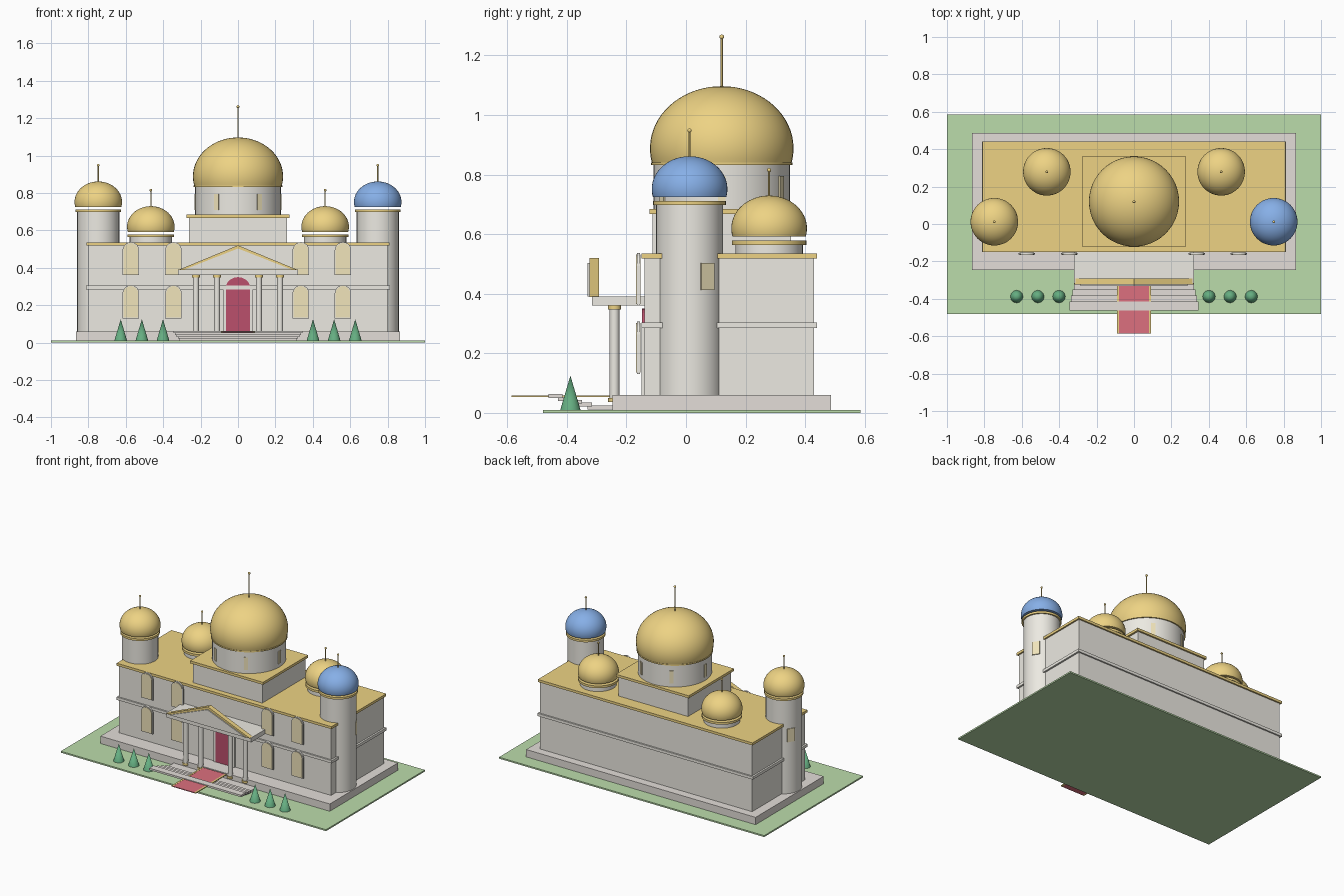
import bpy, bmesh, math

if "Cube" in bpy.data.objects:
    bpy.data.objects.remove(bpy.data.objects["Cube"])

def mat(name, r, g, b):
    m = bpy.data.materials.new(name)
    m.diffuse_color = (r, g, b, 1)
    m.use_nodes = True
    m.node_tree.nodes["Principled BSDF"].inputs["Base Color"].default_value = m.diffuse_color
    return m

WALL = mat("cream_stone", 0.84, 0.82, 0.76)
STONE = mat("plinth_stone", 0.77, 0.73, 0.69)
GOLD = mat("gold", 0.85, 0.65, 0.23)
BLUE = mat("blue", 0.24, 0.43, 0.80)
RED = mat("carpet_red", 0.72, 0.16, 0.21)
DARKRED = mat("door_red", 0.50, 0.08, 0.15)
GLASS = mat("window_yellow", 0.88, 0.78, 0.50)
GRASS = mat("grass", 0.50, 0.72, 0.41)
TREE = mat("tree_green", 0.13, 0.42, 0.22)

def finish(name, bm, material, smooth=False):
    bmesh.ops.recalc_face_normals(bm, faces=bm.faces)
    me = bpy.data.meshes.new(name)
    bm.to_mesh(me)
    bm.free()
    me.materials.append(material)
    ob = bpy.data.objects.new(name, me)
    bpy.context.collection.objects.link(ob)
    if smooth:
        bpy.ops.object.select_all(action='DESELECT')
        ob.select_set(True)
        bpy.context.view_layer.objects.active = ob
        bpy.ops.object.shade_smooth_by_angle(angle=math.radians(35))
    return ob

def box(name, x0, x1, y0, y1, z0, z1, material):
    bm = bmesh.new()
    bmesh.ops.create_cube(bm, size=1)
    for v in bm.verts:
        v.co.x = x1 if v.co.x > 0 else x0
        v.co.y = y1 if v.co.y > 0 else y0
        v.co.z = z1 if v.co.z > 0 else z0
    return finish(name, bm, material)

def lathe(name, x, y, profile, material, n=40):
    """Closed solid of revolution from (radius, z) points."""
    bm = bmesh.new()
    rings = []
    for r, z in profile:
        if r < 1e-5:
            rings.append([bm.verts.new((x, y, z))])
        else:
            rings.append([bm.verts.new((x + r * math.cos(2 * math.pi * i / n),
                                        y + r * math.sin(2 * math.pi * i / n), z)) for i in range(n)])
    for a, b in zip(rings, rings[1:]):
        for i in range(n):
            j = (i + 1) % n
            if len(a) == 1:
                bm.faces.new((a[0], b[j], b[i]))
            elif len(b) == 1:
                bm.faces.new((a[i], a[j], b[0]))
            else:
                bm.faces.new((a[i], a[j], b[j], b[i]))
    for ring in (rings[0], rings[-1]):
        if len(ring) > 1:
            bm.faces.new(ring)
    return finish(name, bm, material, True)

def cyl(name, x, y, r, z0, z1, material, n=40):
    return lathe(name, x, y, [(r, z0), (r, z1)], material, n)

def prism(name, pts, y0, y1, material):
    """Extrude an (x, z) outline along y."""
    bm = bmesh.new()
    f = bm.faces.new([bm.verts.new((x, y0, z)) for x, z in pts])
    ext = bmesh.ops.extrude_face_region(bm, geom=[f])
    bmesh.ops.translate(bm, vec=(0, y1 - y0, 0),
                        verts=[v for v in ext["geom"] if isinstance(v, bmesh.types.BMVert)])
    return finish(name, bm, material)

def arch(cx, w, z0, z1, n=14):
    r = w / 2
    return [(cx - r, z0), (cx + r, z0)] + [
        (cx + r * math.cos(math.pi * i / n), z1 - r + r * math.sin(math.pi * i / n)) for i in range(n + 1)]

def dome(name, x, y, z0, r, tip, ball, material):
    """Flattened bulb cut below its equator, with rod and ball finial."""
    rz, cut = r * 0.865, -0.25
    a0 = math.asin(cut)
    zc = z0 - rz * cut
    prof = [(r * math.cos(a0 + (math.pi / 2 - a0) * i / 20),
             zc + rz * math.sin(a0 + (math.pi / 2 - a0) * i / 20)) for i in range(20)]
    lathe(name, x, y, prof + [(0, zc + rz)], material, 48)
    cyl(name + "_rod", x, y, ball * 0.45, zc + rz - 0.01, tip, GOLD, 12)
    lathe(name + "_ball", x, y, [(ball * math.sin(math.pi * i / 8), tip - ball * math.cos(math.pi * i / 8))
                                 for i in range(9)], GOLD, 16)

def wall_window(name, cx, cy, r, deg, w, z0, z1):
    """Thin upright pane set on a round wall, facing outward."""
    ob = box(name, -0.004, 0.004, -w / 2, w / 2, z0, z1, GLASS)
    a = math.radians(deg)
    ob.location = (cx + r * math.cos(a), cy + r * math.sin(a), 0)
    ob.rotation_euler.z = a

# grounds, plinth and main hall
box("lawn", -1, 1, -0.48, 0.586, 0, 0.01, GRASS)
box("plinth", -0.865, 0.865, -0.247, 0.486, 0.01, 0.06, STONE)
box("main_hall", -0.80, 0.80, -0.14, 0.43, 0.06, 0.52, WALL)
box("string_course", -0.812, 0.812, -0.15, 0.44, 0.285, 0.304, WALL)
box("roof_cornice", -0.81, 0.81, -0.15, 0.44, 0.518, 0.535, GOLD)

# central drum and dome
CY = 0.12
box("dome_base", -0.262, 0.262, CY - 0.232, CY + 0.232, 0.535, 0.667, WALL)
box("dome_base_cornice", -0.275, 0.275, CY - 0.243, CY + 0.243, 0.667, 0.684, GOLD)
cyl("central_drum", 0, CY, 0.229, 0.684, 0.834, WALL, 48)
cyl("central_drum_ring", 0, CY, 0.237, 0.832, 0.84, GOLD, 48)
dome("central_dome", 0, CY, 0.836, 0.241, 1.262, 0.008, GOLD)
for k in range(6):
    wall_window("drum_window", 0, CY, 0.229, 60 * k, 0.026, 0.71, 0.795)

# corner towers and roof turrets
for s, colour in ((-1, GOLD), (1, BLUE)):
    x, y = s * 0.747, 0.012
    cyl("tower", x, y, 0.1125, 0.06, 0.70, WALL)
    cyl("tower_ring", x, y, 0.122, 0.698, 0.712, GOLD)
    dome("tower_dome", x, y, 0.724, 0.127, 0.948, 0.007, colour)
    wall_window("tower_window", x, y, 0.1125, 32 if s > 0 else 148, 0.05, 0.413, 0.503)
    x, y = s * 0.466, 0.279
    cyl("turret", x, y, 0.113, 0.53, 0.566, WALL)
    cyl("turret_ring", x, y, 0.125, 0.564, 0.579, GOLD)
    dome("turret_dome", x, y, 0.592, 0.127, 0.815, 0.007, GOLD)

# arched facade windows
for cx in (-0.573, -0.345, 0.336, 0.561):
    for z0 in (0.13, 0.36):
        prism("window_frame", arch(cx, 0.088, z0, z0 + 0.177), -0.164, -0.154, WALL)
        prism("window_pane", arch(cx, 0.078, z0 + 0.005, z0 + 0.172), -0.167, -0.153, GLASS)

# door
prism("door", arch(0, 0.138, 0.06, 0.35), -0.148, -0.13, DARKRED)
for s in (-1, 1):
    box("door_jamb", s * 0.072 - 0.007, s * 0.072 + 0.007, -0.15, -0.135, 0.06, 0.29, WALL)

# portico
for x in (-0.225, -0.112, 0.112, 0.225):
    cyl("column", x, -0.24, 0.0165, 0.045, 0.35, WALL, 24)
    cyl("column_capital", x, -0.24, 0.022, 0.347, 0.36, GOLD, 24)
    cyl("column_base", x, -0.24, 0.021, 0.036, 0.05, GOLD, 24)
box("entablature", -0.32, 0.32, -0.315, -0.135, 0.36, 0.391, WALL)
prism("pediment_trim", [(-0.318, 0.389), (0.318, 0.389), (0, 0.52)], -0.324, -0.292, GOLD)
prism("pediment_panel", [(-0.285, 0.391), (0.285, 0.391), (0, 0.503)], -0.331, -0.322, WALL)

# stepped platform, widest step at the front
for i in range(5):
    w = 0.346 - 0.0085 * i
    y = -0.462 + 0.033 * i
    box("step", -w, w, y, y + (0.047 if i < 4 else 0.085), 0.05 - 0.0095 * i, 0.063 - 0.0095 * i, STONE)

# carpet with gold edging
box("carpet", -0.08, 0.08, -0.586, -0.255, 0.053, 0.058, RED)
for s in (-1, 1):
    box("carpet_edge", s * 0.086 - 0.006, s * 0.086 + 0.006, -0.586, -0.255, 0.053, 0.059, GOLD)

# conical trees
for s in (-1, 1):
    for x in (0.401, 0.514, 0.627):
        lathe("tree", s * x, -0.388, [(0.034, 0.01), (0, 0.125)], TREE, 12)
